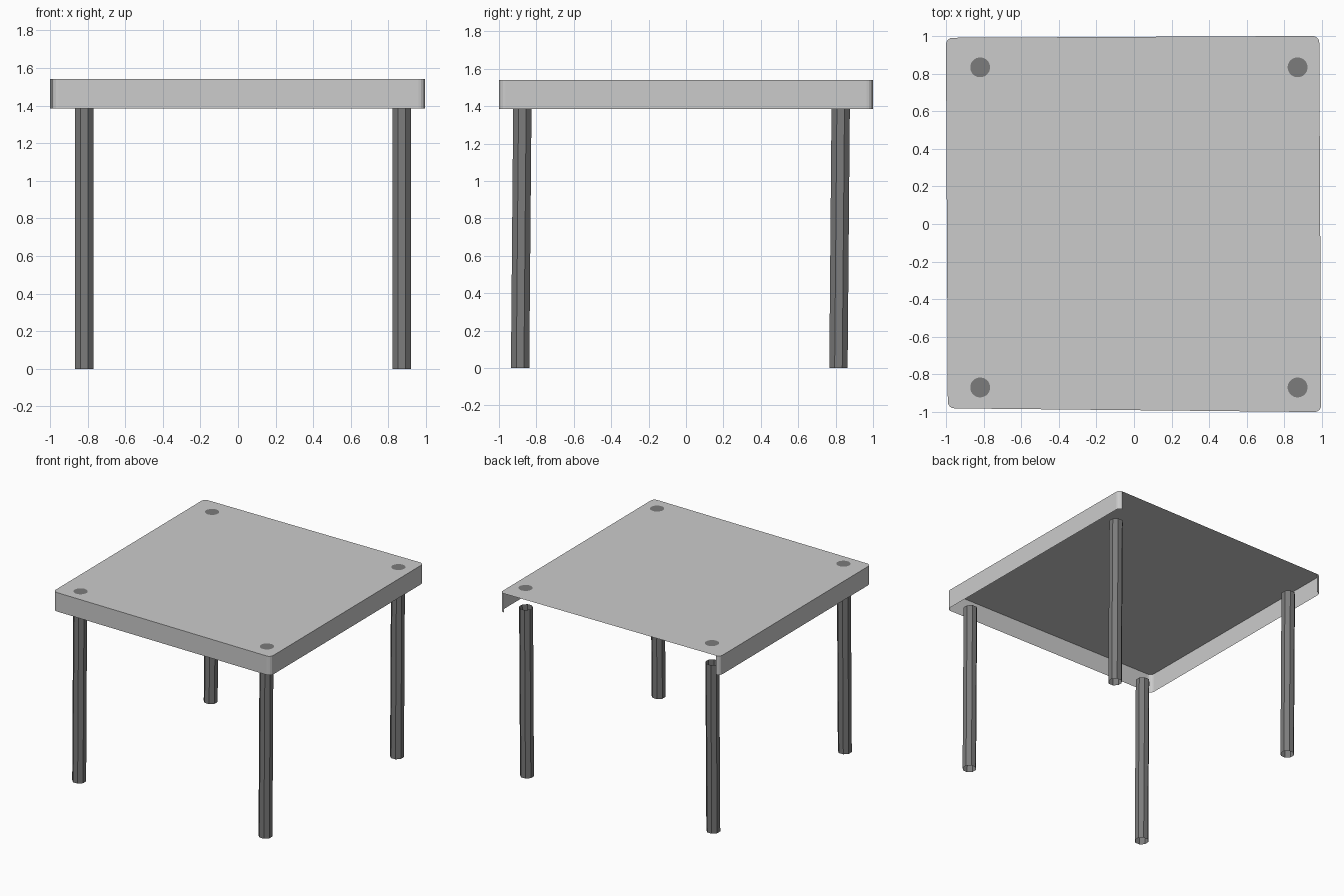
import bpy, bmesh, math
from mathutils import Vector

if "Cube" in bpy.data.objects:
    bpy.data.objects.remove(bpy.data.objects["Cube"])

TOP, APRON, LEAN = 1.54, 1.385, 0.012

dark = bpy.data.materials.new("dark_grey")
dark.diffuse_color = (0.2, 0.2, 0.2, 1)
dark.use_nodes = True
dark.node_tree.nodes["Principled BSDF"].inputs["Base Color"].default_value = dark.diffuse_color


def make(name, bm, mat=None):
    me = bpy.data.meshes.new(name)
    bm.to_mesh(me)
    bm.free()
    ob = bpy.data.objects.new(name, me)
    bpy.context.collection.objects.link(ob)
    if mat:
        me.materials.append(mat)
    return ob


# slightly skewed table outline, counter-clockwise from back left, rounded corners
corners = [Vector(c) for c in ((-1, .99), (-.99, -.98), (.995, -1), (.985, 1))]
outline = []
for i, c in enumerate(corners):
    a = c + (corners[i - 1] - c).normalized() * 0.035
    b = c + (corners[(i + 1) % 4] - c).normalized() * 0.035
    mid = a + b - c
    for k in range(5):
        t = k / 4 * math.pi / 2
        outline.append(mid + (a - mid) * math.cos(t) + (b - mid) * math.sin(t))

# table top sheet
bm = bmesh.new()
bm.faces.new([bm.verts.new((*p, TOP)) for p in outline])
make("table_top", bm)

# apron around left, front and right; the back is open
bm = bmesh.new()
rows = [[bm.verts.new((*p, z)) for p in outline] for z in (APRON, TOP)]
for i in range(len(outline) - 1):
    bm.faces.new((rows[0][i], rows[0][i + 1], rows[1][i + 1], rows[1][i]))
make("apron", bm)


def ring(bm, x, y, z, r, n):
    return [bm.verts.new((x + r * math.cos((k + .5) * math.tau / n),
                          y + r * math.sin((k + .5) * math.tau / n), z)) for k in range(n)]


# open, slightly leaning legs and the round inlays above them
for side, x in (("left", -.818), ("right", .87)):
    for end, y in (("front", -.887), ("back", .815)):
        bm = bmesh.new()
        lo = ring(bm, x, y, 0, 0.053, 8)
        hi = ring(bm, x, y + LEAN, APRON, 0.053, 8)
        for k in range(8):
            j = (k + 1) % 8
            bm.faces.new((lo[k], lo[j], hi[j], hi[k]))
        make(f"{end}_{side}_leg", bm, dark)
        bm = bmesh.new()
        bm.faces.new(ring(bm, x, y + LEAN + .006, TOP + .004, 0.053, 24))
        make(f"{end}_{side}_inlay", bm, dark)
